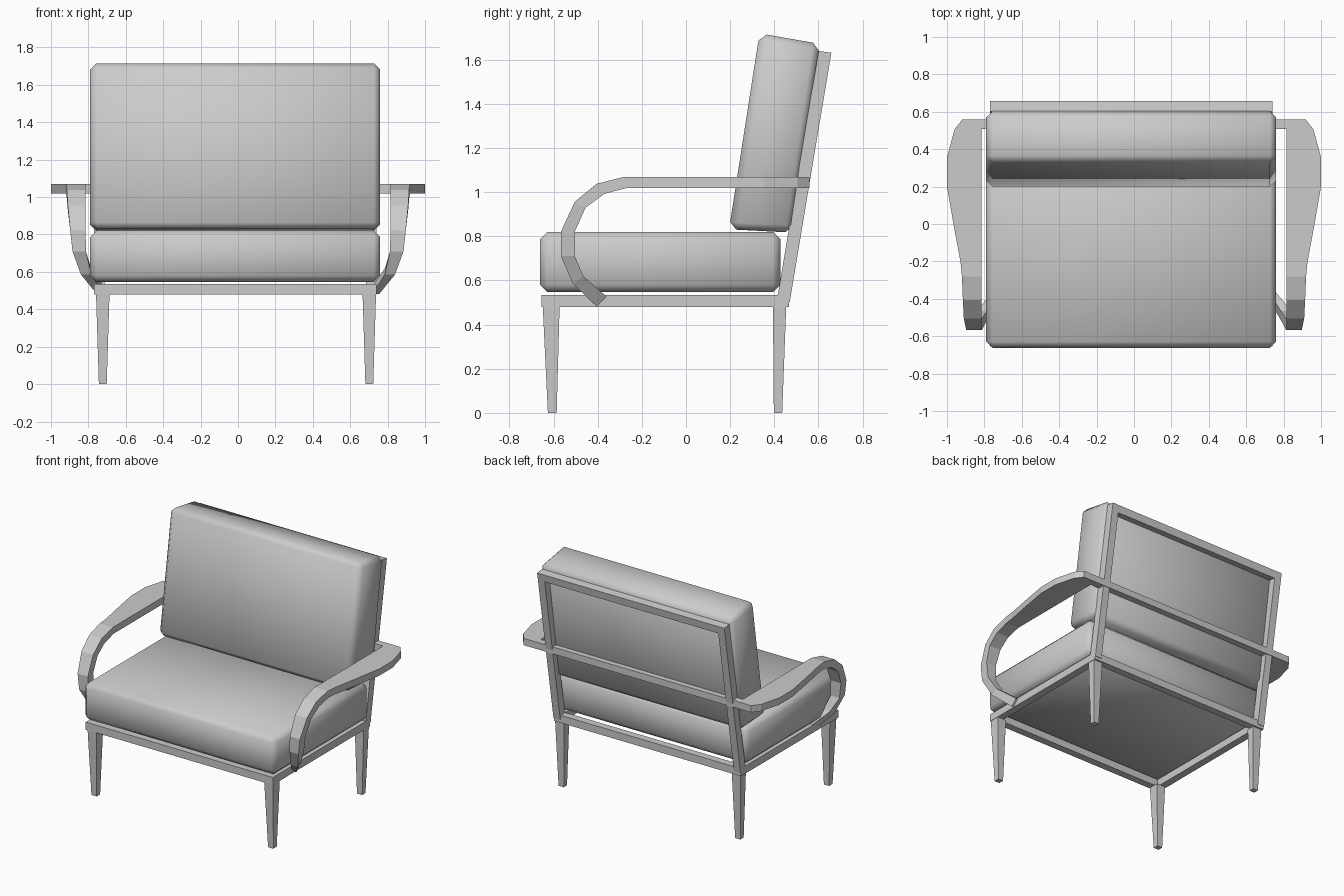
import bpy, bmesh

if "Cube" in bpy.data.objects:
    bpy.data.objects.remove(bpy.data.objects["Cube"], do_unlink=True)

grey = bpy.data.materials.new("warm_grey")
grey.use_nodes = True
colour = (0.6, 0.6, 0.6, 1)
grey.diffuse_color = colour
grey.node_tree.nodes["Principled BSDF"].inputs["Base Color"].default_value = colour

LEFT, RIGHT = 0.74, -0.77      # sides of the frame
T = 0.055                      # frame bar thickness


def loft(name, rings):
    """Join equal rings of points into one closed, capped solid."""
    bm = bmesh.new()
    loops = [[bm.verts.new(p) for p in ring] for ring in rings]
    n = len(loops[0])
    for a, b in zip(loops, loops[1:]):
        for i in range(n):
            j = (i + 1) % n
            bm.faces.new((a[i], a[j], b[j], b[i]))
    bm.faces.new(loops[0][::-1])
    bm.faces.new(loops[-1])
    bmesh.ops.recalc_face_normals(bm, faces=bm.faces)
    mesh = bpy.data.meshes.new(name)
    bm.to_mesh(mesh)
    bm.free()
    mesh.materials.append(grey)
    obj = bpy.data.objects.new(name, mesh)
    bpy.context.collection.objects.link(obj)
    return obj


def extrude_x(name, profile, x0, x1):
    return loft(name, [[(x, y, z) for y, z in profile] for x in (x0, x1)])


def box(name, x0, x1, y0, y1, z0, z1):
    return extrude_x(name, [(y0, z0), (y1, z0), (y1, z1), (y0, z1)], x0, x1)


def cushion(name, profile):
    obj = extrude_x(name, profile, -0.79, 0.76)
    bevel = obj.modifiers.new("soft_edges", "BEVEL")
    bevel.width = 0.033
    bevel.segments = 1
    obj.data.shade_smooth()


# Cushions
cushion("seat_cushion", [(-0.662, 0.547), (0.428, 0.547), (0.428, 0.82), (-0.662, 0.82)])
cushion("back_cushion", [(0.195, 0.832), (0.483, 0.817), (0.608, 1.672), (0.333, 1.72)])

# Seat frame
z0, z1 = 0.48, 0.535
box("front_rail", RIGHT, LEFT, -0.655, -0.655 + T, z0, z1)
box("rear_rail", RIGHT, LEFT, 0.412, 0.466, z0, z1)
for side, x in (("left", LEFT - T), ("right", RIGHT)):
    box(side + "_seat_rail", x, x + T, -0.60, 0.412, z0, z1)


# Leaning back frame
def lean(z):
    return 0.412 + (z - 0.51) * 0.167


def leaning_bar(name, x0, x1, za, zb):
    extrude_x(name, [(lean(za), za), (lean(za) + 0.058, za - 0.008),
                     (lean(zb) + 0.058, zb - 0.008), (lean(zb), zb)], x0, x1)


for side, x in (("left", LEFT - T), ("right", RIGHT)):
    leaning_bar(side + "_back_post", x, x + T, 0.51, 1.64)
leaning_bar("back_top_rail", RIGHT + T, LEFT - T, 1.585, 1.64)
box("back_cross_rail", -0.917, 0.917, 0.508, 0.56, 1.02, 1.07)

# Tapered legs
for side, x in (("left", 0.702), ("right", -0.723)):
    for end, y, h, yb, hb in (("front", -0.611, 0.038, -0.606, 0.02),
                              ("rear", 0.424, 0.03, 0.417, 0.019)):
        rings = []
        for cy, w, d, z in ((yb, 0.021, hb, 0), (y, 0.036, h, 0.48)):
            rings.append([(x - w, cy - d, z), (x + w, cy - d, z),
                          (x + w, cy + d, z), (x - w, cy + d, z)])
        loft(f"{end}_{side}_leg", rings)

# Armrests: flat paddle stations (y, outer x), then the bent front
paddle = [(0.56, 0.917), (0.505, 0.96), (0.355, 1.0), (0.20, 1.0),
          (-0.03, 0.96), (-0.20, 0.928)]
# outer y, outer z, inner y, inner z, outer x, inner x
bend = [(-0.28, 1.07, -0.265, 1.02, 0.92, 0.815),
        (-0.405, 1.038, -0.37, 0.993, 0.915, 0.815),
        (-0.504, 0.957, -0.455, 0.93, 0.91, 0.815),
        (-0.567, 0.821, -0.504, 0.821, 0.897, 0.815),
        (-0.567, 0.71, -0.504, 0.71, 0.885, 0.813),
        (-0.513, 0.586, -0.464, 0.618, 0.84, 0.785),
        (-0.405, 0.482, -0.36, 0.527, 0.755, 0.72)]
stations = [(y, 1.07, y, 1.02, x, 0.815) for y, x in paddle] + bend
for side, s in (("left", 1), ("right", -1)):
    loft(side + "_armrest", [[(s * xo, ya, za), (s * xi, ya, za),
                              (s * xi, yb, zb), (s * xo, yb, zb)]
                             for ya, za, yb, zb, xo, xi in stations])
